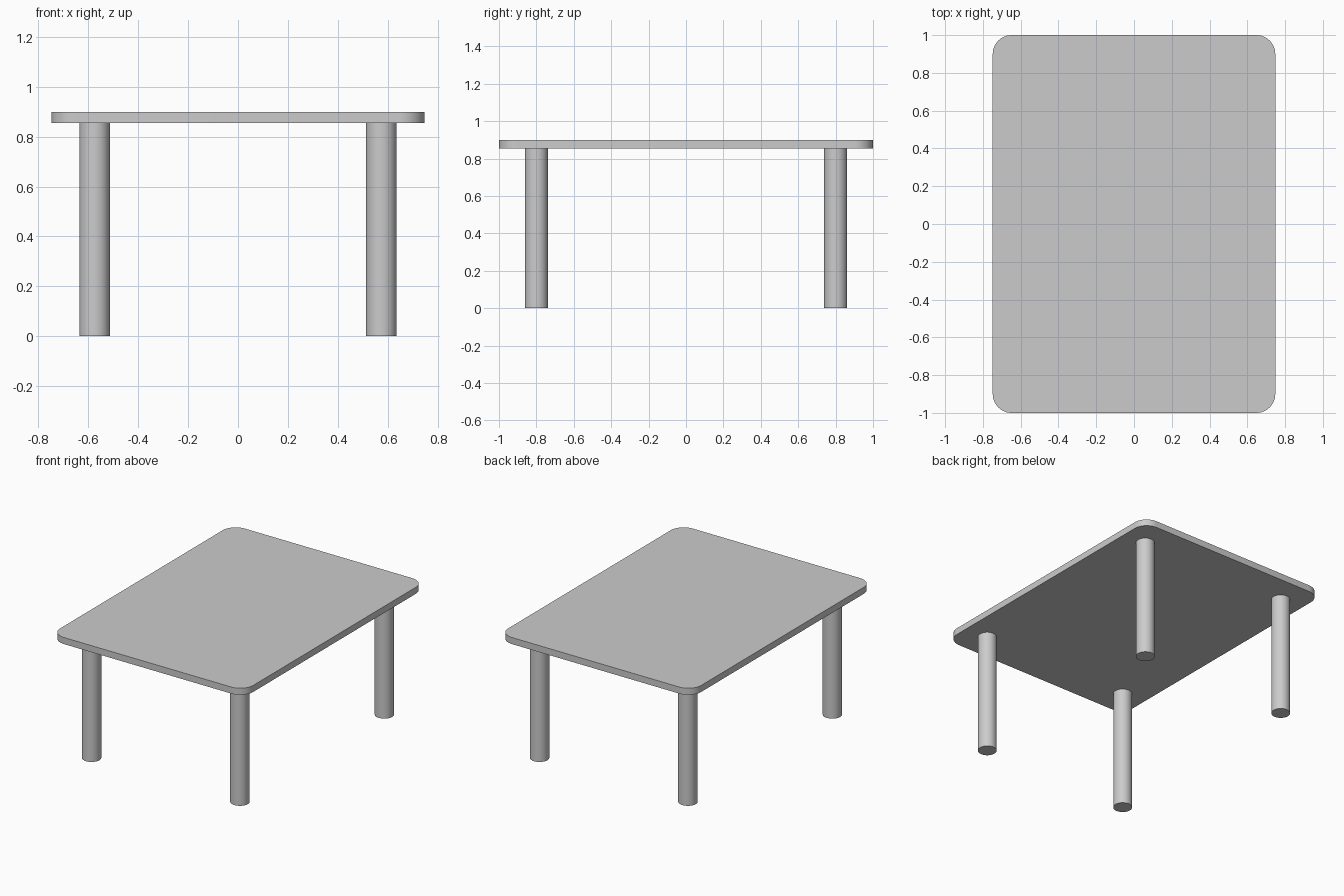
import bpy, bmesh, math

if "Cube" in bpy.data.objects:
    bpy.data.objects.remove(bpy.data.objects["Cube"])

HALF_X, HALF_Y, CORNER = 0.748, 1.0, 0.1
Z_UNDER, Z_TOP = 0.854, 0.9
LEG_X, LEG_Y, LEG_R = 0.575, 0.80, 0.0615


def finish(bm, name):
    bmesh.ops.recalc_face_normals(bm, faces=bm.faces)
    mesh = bpy.data.meshes.new(name)
    bm.to_mesh(mesh)
    bm.free()
    obj = bpy.data.objects.new(name, mesh)
    bpy.context.collection.objects.link(obj)
    bpy.ops.object.select_all(action='DESELECT')
    obj.select_set(True)
    bpy.context.view_layer.objects.active = obj
    bpy.ops.object.shade_smooth_by_angle(angle=math.radians(35))
    return obj


# Tabletop: rounded rectangle outline, extruded upward
bm = bmesh.new()
outline = []
steps = 12
for i, (sx, sy) in enumerate([(1, 1), (-1, 1), (-1, -1), (1, -1)]):
    for k in range(steps + 1):
        a = math.pi / 2 * (i + k / steps)
        outline.append(bm.verts.new((sx * (HALF_X - CORNER) + CORNER * math.cos(a),
                                     sy * (HALF_Y - CORNER) + CORNER * math.sin(a),
                                     Z_UNDER)))
face = bm.faces.new(outline)
ext = bmesh.ops.extrude_face_region(bm, geom=[face], use_keep_orig=True)
bmesh.ops.translate(bm, vec=(0, 0, Z_TOP - Z_UNDER),
                    verts=[g for g in ext["geom"] if isinstance(g, bmesh.types.BMVert)])
finish(bm, "tabletop")

# Four round legs
for y_name, sy in (("front", -1), ("back", 1)):
    for x_name, sx in (("left", -1), ("right", 1)):
        bm = bmesh.new()
        bmesh.ops.create_cone(bm, cap_ends=True, segments=32, radius1=LEG_R,
                              radius2=LEG_R, depth=Z_UNDER)
        leg = finish(bm, f"{y_name}_{x_name}_leg")
        leg.location = (sx * LEG_X, sy * LEG_Y, Z_UNDER / 2)
